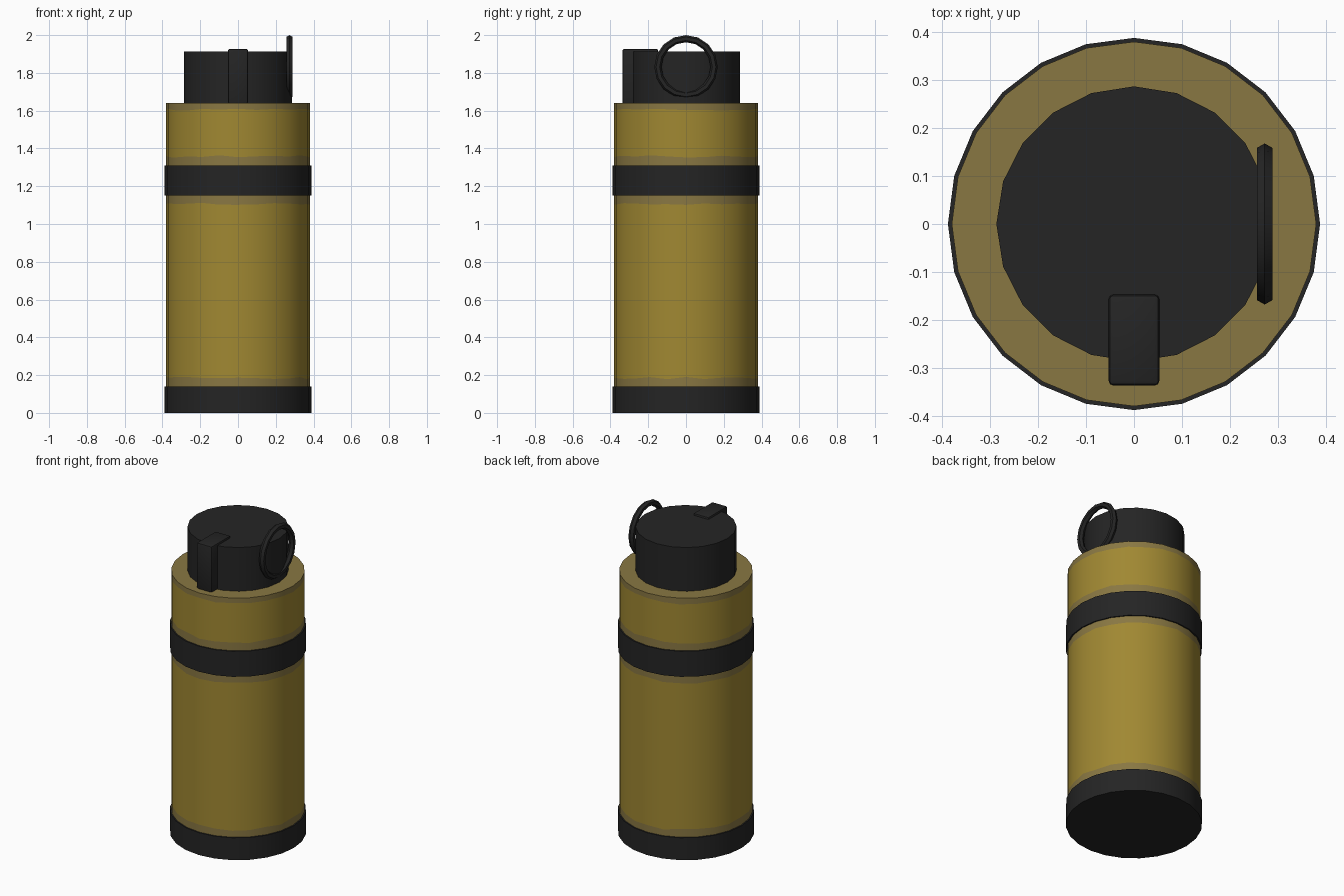
import bpy, bmesh, math, random
from mathutils import Matrix

if "Cube" in bpy.data.objects:
    bpy.data.objects.remove(bpy.data.objects["Cube"])

random.seed(4)


def material(name, r, g, b):
    m = bpy.data.materials.new(name)
    m.diffuse_color = (r, g, b, 1)
    m.use_nodes = True
    m.node_tree.nodes["Principled BSDF"].inputs["Base Color"].default_value = m.diffuse_color
    return m


MUSTARD = material("mustard paint", 0.352, 0.246, 0.032)
WORN = material("worn olive paint", 0.25, 0.185, 0.055)
BLACK = material("black metal", 0.018, 0.018, 0.018)


def finish(name, bm, mats, smooth=True):
    bmesh.ops.recalc_face_normals(bm, faces=bm.faces)
    me = bpy.data.meshes.new(name)
    bm.to_mesh(me)
    bm.free()
    ob = bpy.data.objects.new(name, me)
    bpy.context.collection.objects.link(ob)
    for m in mats:
        me.materials.append(m)
    if smooth:
        bpy.ops.object.select_all(action='DESELECT')
        ob.select_set(True)
        bpy.context.view_layer.objects.active = ob
        bpy.ops.object.shade_smooth_by_angle(angle=math.radians(35))
    return ob


def cylinder(name, sides, radius, z0, z1, mat):
    bm = bmesh.new()
    bmesh.ops.create_cone(bm, cap_ends=True, segments=sides, radius1=radius,
                          radius2=radius, depth=z1 - z0,
                          matrix=Matrix.Translation((0, 0, (z0 + z1) / 2)))
    return finish(name, bm, [mat])


# Canister body: stacked rings, worn strips have slightly uneven edges
levels = [(0.05, 0), (0.185, .007), (1.107, .006), (1.23, 0),
          (1.358, .006), (1.605, .005), (1.64, 0)]
strip_mat = [1, 0, 1, 1, 0, 1]
SIDES, R = 24, 0.38
bm = bmesh.new()
rings = []
for z, jitter in levels:
    ring = []
    for i in range(SIDES):
        a = 2 * math.pi * i / SIDES
        ring.append(bm.verts.new((R * math.cos(a), R * math.sin(a),
                                  z + random.uniform(-jitter, jitter))))
    rings.append(ring)
for k, idx in enumerate(strip_mat):
    for i in range(SIDES):
        j = (i + 1) % SIDES
        f = bm.faces.new((rings[k][i], rings[k][j], rings[k + 1][j], rings[k + 1][i]))
        f.material_index = idx
for ring in (rings[0], rings[-1]):
    bm.faces.new(ring).material_index = 1
finish("canister_body", bm, [MUSTARD, WORN])

# Base cup, middle band and fuze cap
cylinder("base_cup", 24, 0.388, 0.0, 0.14, BLACK)
cylinder("middle_band", 24, 0.388, 1.15, 1.31, BLACK)
cylinder("fuze_cap", 20, 0.287, 1.63, 1.914, BLACK)

# Safety lever: softened block on the front of the cap
bm = bmesh.new()
bmesh.ops.create_cube(bm, size=1, matrix=Matrix.Translation((0, -0.242, 1.782))
                      @ Matrix.Diagonal((0.106, 0.19, 0.29, 1)))
bmesh.ops.bevel(bm, geom=bm.edges[:], offset=0.01, segments=2, profile=0.5,
                affect='EDGES')
finish("safety_lever", bm, [BLACK])

# Pull ring standing on the right side of the cap
bm = bmesh.new()
MAJ, MIN, RR, TR = 16, 6, 0.149, 0.019
grid = []
for i in range(MAJ):
    a = 2 * math.pi * i / MAJ
    row = []
    for j in range(MIN):
        b = 2 * math.pi * j / MIN
        d = RR + TR * math.cos(b)
        row.append(bm.verts.new((0.2725 + TR * math.sin(b), d * math.cos(a),
                                 1.832 + d * math.sin(a))))
    grid.append(row)
for i in range(MAJ):
    for j in range(MIN):
        n, m = (i + 1) % MAJ, (j + 1) % MIN
        bm.faces.new((grid[i][j], grid[n][j], grid[n][m], grid[i][m]))
finish("pull_ring", bm, [BLACK])
